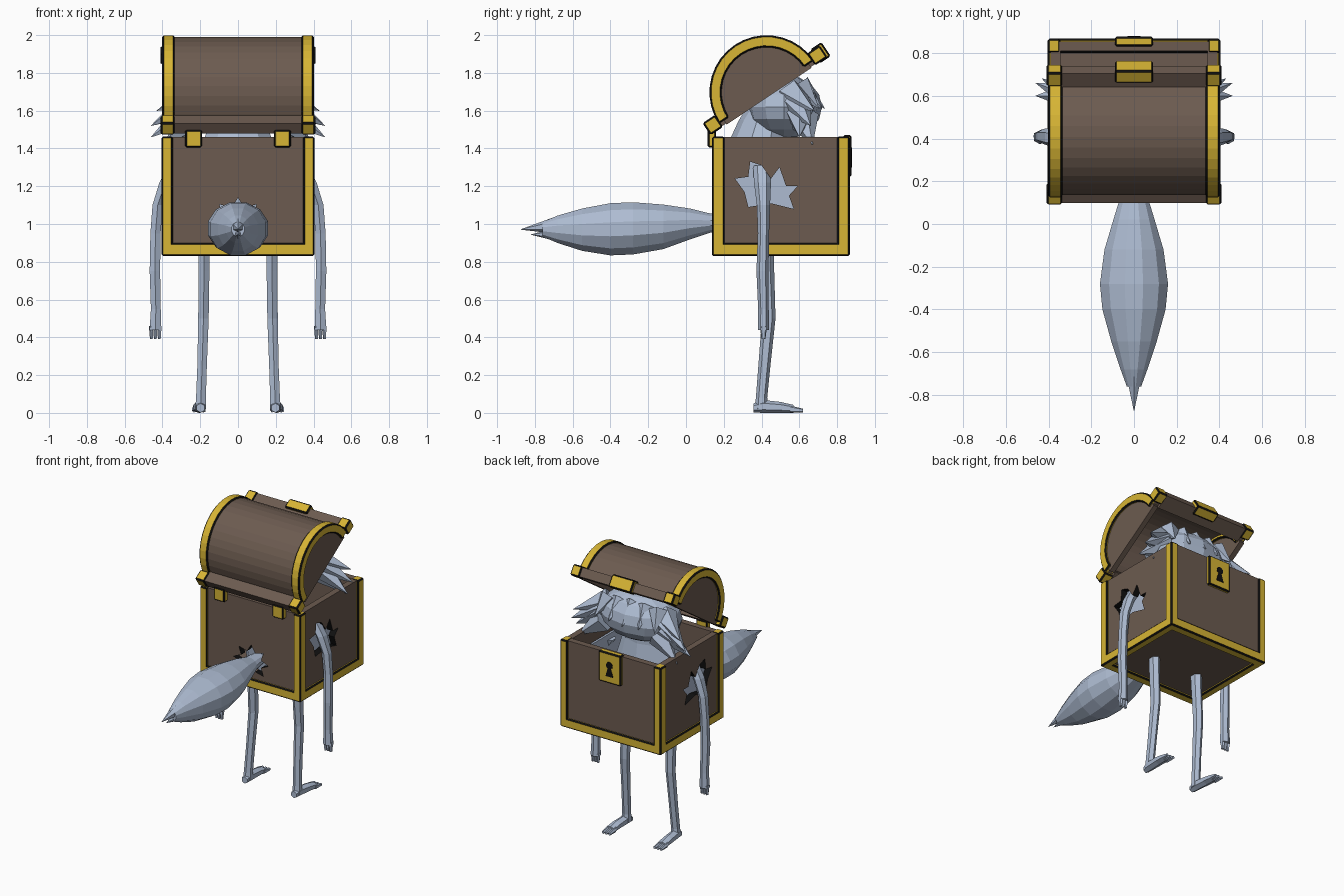
import bpy, bmesh, math
from mathutils import Vector, Matrix

if "Cube" in bpy.data.objects:
    bpy.data.objects.remove(bpy.data.objects["Cube"])


def material(name, rgb):
    m = bpy.data.materials.new(name)
    m.use_nodes = True
    m.diffuse_color = (*rgb, 1)
    m.node_tree.nodes["Principled BSDF"].inputs["Base Color"].default_value = (*rgb, 1)
    return m


WOOD = material("brown_wood", (0.15, 0.105, 0.08))
GOLD = material("gold_trim", (0.68, 0.46, 0.035))
FUR = material("pale_blue_grey_fur", (0.42, 0.5, 0.64))
BLACK = material("black_edge", (0.005, 0.005, 0.005))


def finish(name, bm, mat):
    bmesh.ops.recalc_face_normals(bm, faces=bm.faces)
    mesh = bpy.data.meshes.new(name)
    bm.to_mesh(mesh)
    bm.free()
    ob = bpy.data.objects.new(name, mesh)
    bpy.context.scene.collection.objects.link(ob)
    mesh.materials.append(mat)
    if mat == GOLD:  # black chamfered outline
        mesh.materials.append(BLACK)
        mod = ob.modifiers.new("dark_edge", 'BEVEL')
        mod.width, mod.segments, mod.material = 0.009, 1, 1
        mod.limit_method, mod.angle_limit = 'ANGLE', math.radians(40)
    return ob


def box(name, x, y, z, mat):
    bm = bmesh.new()
    bmesh.ops.create_cube(bm, size=1)
    for v in bm.verts:
        v.co = [lo + (c + 0.5) * (hi - lo) for c, (lo, hi) in zip(v.co, (x, y, z))]
    return finish(name, bm, mat)


def prism(name, pts, lo, hi, mat, axis='x'):
    bm = bmesh.new()
    place = (lambda a, b: (lo, a, b)) if axis == 'x' else (lambda a, b: (a, lo, b))
    face = bm.faces.new([bm.verts.new(place(a, b)) for a, b in pts])
    new = bmesh.ops.extrude_face_region(bm, geom=[face])["geom"]
    shift = (hi - lo, 0, 0) if axis == 'x' else (0, hi - lo, 0)
    bmesh.ops.translate(bm, vec=shift, verts=[g for g in new if isinstance(g, bmesh.types.BMVert)])
    return finish(name, bm, mat)


def loft(name, rings, axis='z', sides=8, mat=FUR):
    """Rings are x, y, z, half width, half depth (or half height)."""
    bm = bmesh.new()
    loops = []
    for x, y, z, a, b in rings:
        loop = []
        for i in range(sides):
            t = math.tau * (i + 0.5) / sides
            u, v = a * math.cos(t), b * math.sin(t)
            loop.append(bm.verts.new((x + u, y + v, z) if axis == 'z' else (x + u, y, z + v)))
        loops.append(loop)
    for p, q in zip(loops, loops[1:]):
        for i in range(sides):
            j = (i + 1) % sides
            bm.faces.new((p[i], p[j], q[j], q[i]))
    bm.faces.new(loops[0])
    bm.faces.new(loops[-1])
    return finish(name, bm, mat)


def spike(name, base, tip, r, sides=5):
    base, tip = Vector(base), Vector(tip)
    d = tip - base
    bm = bmesh.new()
    bmesh.ops.create_cone(bm, cap_ends=True, segments=sides, radius1=r, radius2=0.001, depth=d.length)
    turn = d.to_track_quat('Z', 'Y').to_matrix().to_4x4()
    bm.transform(Matrix.Translation((base + tip) / 2) @ turn)
    return finish(name, bm, FUR)


def cut(target, cutter):
    mod = target.modifiers.new("cut", 'BOOLEAN')
    mod.operation, mod.solver, mod.object = 'DIFFERENCE', 'EXACT', cutter
    mod.material_mode = 'TRANSFER'
    bpy.context.view_layer.objects.active = target
    bpy.ops.object.modifier_apply(modifier=mod.name)
    bpy.data.objects.remove(cutter)


SIDES = ((1, "left"), (-1, "right"))


def span(s, a, b):
    return tuple(sorted((s * a, s * b)))


# Hollow chest with torn holes for the arms and tail
chest = box("chest_body", (-0.39, 0.39), (0.15, 0.855), (0.845, 1.46), WOOD)
cut(chest, box("cavity", (-0.345, 0.345), (0.195, 0.81), (0.89, 1.6), WOOD))
tear = [(0.34, 1.33), (0.33, 1.25), (0.26, 1.24), (0.31, 1.17), (0.33, 1.09), (0.45, 1.11), (0.57, 1.08),
        (0.545, 1.15), (0.59, 1.2), (0.53, 1.2), (0.495, 1.3), (0.45, 1.24), (0.4, 1.31)]
for s, side in SIDES:
    cut(chest, prism("arm_tear", tear, *span(s, 0.3, 0.5), BLACK))
    box(side + "_shoulder_fur", span(s, 0.322, 0.338), (0.24, 0.61), (1.06, 1.35), FUR)
star = []
for i in range(16):
    t, r = math.tau * i / 16, 0.085 if i % 2 else 0.14
    star.append((r * math.cos(t), 1.02 + 0.85 * r * math.sin(t)))
cut(chest, prism("tail_tear", star, 0.1, 0.25, BLACK, 'y'))

# Gold chest frame
for s, side in SIDES:
    edge = span(s, 0.345, 0.405)
    box(side + "_bottom_rail", edge, (0.137, 0.867), (0.83, 0.9), GOLD)
    box(side + "_front_post", edge, (0.137, 0.205), (0.83, 1.463), GOLD)
    box(side + "_back_post", edge, (0.8, 0.867), (0.83, 1.463), GOLD)
    box(side + "_hinge", span(s, 0.19, 0.28), (0.115, 0.16), (1.405, 1.5), GOLD)
for name, y in (("front", (0.137, 0.205)), ("back", (0.8, 0.867))):
    box(name + "_bottom_rail", (-0.405, 0.405), y, (0.83, 0.9), GOLD)

# Lock and keyhole
box("lock_plate", (-0.09, 0.09), (0.83, 0.877), (1.25, 1.47), GOLD)
hole = [(-0.03, 1.3), (0.03, 1.3), (0.012, 1.36)]
hole += [(0.026 * math.cos(t), 1.38 + 0.026 * math.sin(t)) for t in (math.pi * k / 6 for k in range(-1, 8))]
hole.append((-0.012, 1.36))
prism("keyhole", hole, 0.874, 0.88, BLACK, 'y')

# Open barrel lid, built closed and then tilted at the hinge
MID, RISE, DEPTH = 0.3725, 0.025, 0.745
STEPS = 18


def arc(r):
    return [(MID + r * math.cos(math.pi * i / STEPS), RISE + r * math.sin(math.pi * i / STEPS))
            for i in range(STEPS + 1)]


def arch(r_out, r_in):
    return arc(r_out) + arc(r_in)[::-1]


lid = [prism("lid_barrel", arch(0.292, 0.26), -0.38, 0.38, WOOD),
       box("lid_latch", (-0.09, 0.09), (0.69, 0.762), (-0.005, 0.085), GOLD)]
for s, side in SIDES:
    lid.append(prism(side + "_lid_arch", arch(0.302, 0.238), *span(s, 0.335, 0.402), GOLD))
    end = [(MID - 0.27, 0)] + arc(0.27)[::-1] + [(MID + 0.27, 0)]
    lid.append(prism(side + "_lid_end", end, *span(s, 0.35, 0.388), WOOD))
    for name, y in (("front", (0, 0.08)), ("back", (DEPTH - 0.08, DEPTH))):
        lid.append(box(side + "_lid_" + name + "_corner", span(s, 0.335, 0.41), y, (0, 0.077), GOLD))
for name, y in (("front", (0.008, 0.11)), ("back", (DEPTH - 0.11, DEPTH - 0.008))):
    lid.append(box("lid_" + name + "_rail", (-0.34, 0.34), y, (0.006, 0.07), WOOD))
tilt = Matrix.Translation((0, 0.13, 1.47)) @ Matrix.Rotation(math.radians(33.7), 4, 'X')
for part in lid:
    part.matrix_world = tilt

# Torso and neck
loft("torso", [(0, 0.42, 0.9, 0.2, 0.14), (0, 0.42, 1.2, 0.26, 0.17), (0, 0.39, 1.42, 0.2, 0.17),
               (0, 0.42, 1.55, 0.15, 0.14), (0, 0.48, 1.66, 0.14, 0.13)], sides=10)

# Head with shaggy cheeks and fringe
bm = bmesh.new()
bmesh.ops.create_uvsphere(bm, u_segments=12, v_segments=8, radius=1)
bm.transform(Matrix.Translation((0, 0.52, 1.62)) @ Matrix.Diagonal((0.31, 0.2, 0.17, 1)))
finish("head", bm, FUR)
tufts = [((0.24, 0.6, 1.6), (0.46, 0.6, 1.46)), ((0.24, 0.58, 1.64), (0.46, 0.66, 1.52)),
         ((0.22, 0.56, 1.68), (0.43, 0.68, 1.6)), ((0.22, 0.62, 1.56), (0.4, 0.67, 1.42))]
for s, side in SIDES:
    for k, (base, tip) in enumerate(tufts):
        spike(f"{side}_cheek_tuft_{k}", (s * base[0], *base[1:]), (s * tip[0], *tip[1:]), 0.085)
for k in range(-2, 3):
    spike(f"fringe_tuft_{k + 3}", (0.1 * k, 0.6, 1.73), (0.12 * k, 0.735 - 0.015 * abs(k), 1.61), 0.065)

# Arms and hands, legs and feet
for s, side in SIDES:
    loft(side + "_arm", [(s * 0.33, 0.4, 1.31, 0.04, 0.045), (s * 0.385, 0.405, 1.22, 0.036, 0.045),
                         (s * 0.425, 0.41, 1.1, 0.032, 0.035), (s * 0.437, 0.41, 0.95, 0.031, 0.03),
                         (s * 0.44, 0.405, 0.75, 0.032, 0.032), (s * 0.435, 0.41, 0.55, 0.03, 0.028),
                         (s * 0.437, 0.41, 0.44, 0.036, 0.03)], sides=6)
    for k in (-1, 0, 1):
        loft(f"{side}_finger_{k + 2}", [(s * 0.437 + 0.022 * k, 0.41, 0.46, 0.013, 0.02),
                                        (s * 0.437 + 0.021 * k, 0.41, 0.39, 0.008, 0.011)], sides=5)
    loft(side + "_leg", [(s * 0.178, 0.42, 0.92, 0.035, 0.045), (s * 0.18, 0.425, 0.75, 0.033, 0.042),
                         (s * 0.183, 0.438, 0.5, 0.032, 0.036), (s * 0.19, 0.415, 0.25, 0.029, 0.032),
                         (s * 0.196, 0.4, 0.08, 0.03, 0.03), (s * 0.198, 0.4, 0.02, 0.033, 0.038)], sides=6)
    loft(side + "_foot", [(s * 0.198, 0.358, 0.026, 0.025, 0.024), (s * 0.2, 0.41, 0.034, 0.033, 0.034),
                          (s * 0.205, 0.5, 0.029, 0.036, 0.029), (s * 0.207, 0.57, 0.021, 0.037, 0.021)],
         'y', 6)
    for k in (-1, 0, 1):
        loft(f"{side}_toe_{k + 2}", [(s * 0.207 + 0.024 * k, 0.55, 0.02, 0.014, 0.02),
                                     (s * 0.207 + 0.026 * k, 0.62, 0.012, 0.01, 0.01)], 'y', 5)

# Bushy tail with a split tip
loft("tail", [(0, 0.24, 1.01, 0.05, 0.04), (0, 0.13, 1.005, 0.065, 0.052), (0, 0.02, 1.0, 0.1, 0.085),
              (0, -0.12, 0.985, 0.143, 0.122), (0, -0.28, 0.977, 0.165, 0.143), (0, -0.4, 0.972, 0.153, 0.143),
              (0, -0.55, 0.97, 0.11, 0.116), (0, -0.68, 0.972, 0.065, 0.075), (0, -0.76, 0.972, 0.035, 0.04)],
     'y', 12)
spike("tail_tip_upper", (0, -0.67, 0.995), (0, -0.875, 0.971), 0.05, 6)
spike("tail_tip_lower", (0, -0.67, 0.945), (0, -0.82, 0.944), 0.04, 6)
